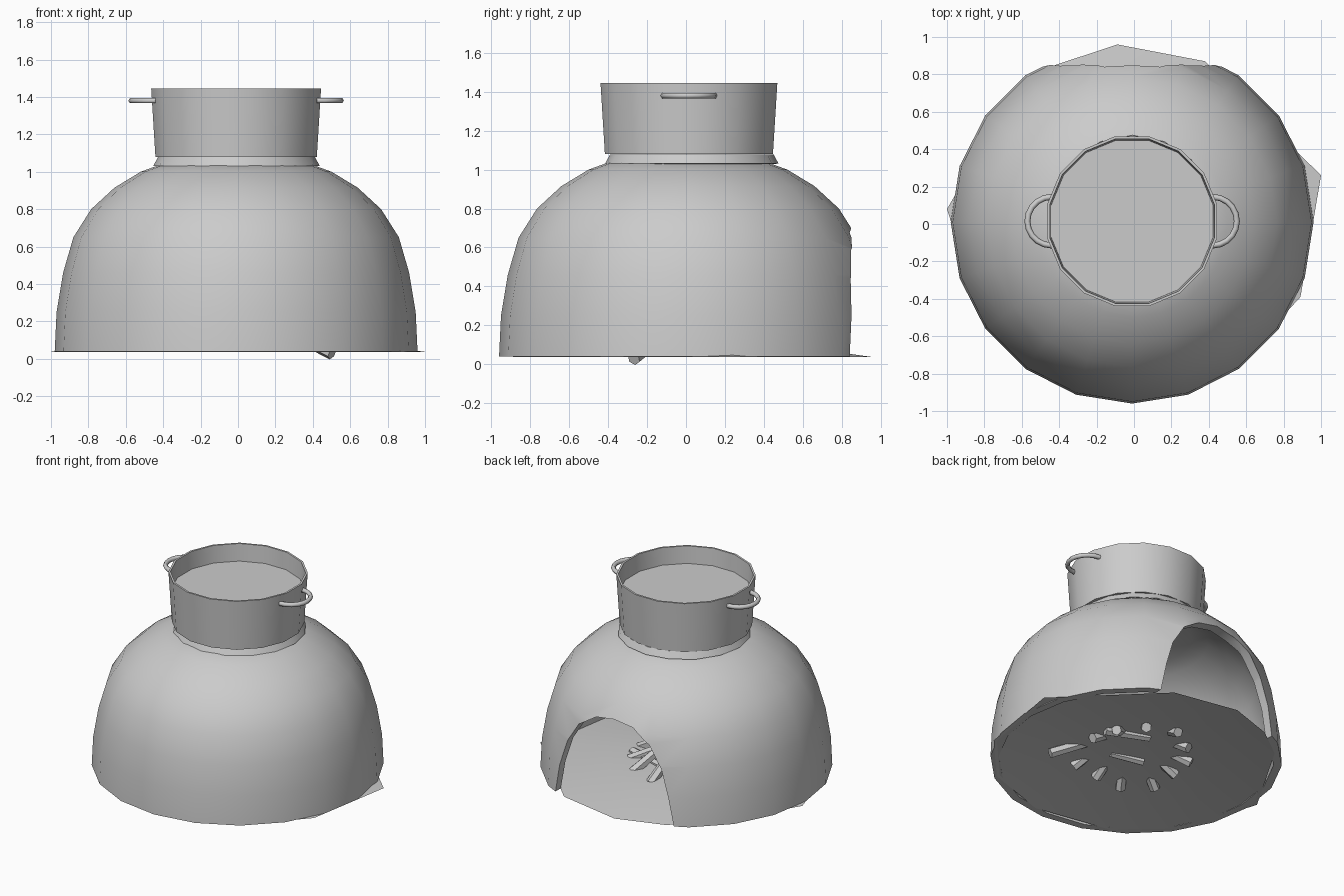
import bpy, bmesh, math, random
from mathutils import Vector

if "Cube" in bpy.data.objects:
    bpy.data.objects.remove(bpy.data.objects["Cube"])

random.seed(4)


def finish(name, bm, angle=35, smooth=True):
    bmesh.ops.recalc_face_normals(bm, faces=bm.faces)
    me = bpy.data.meshes.new(name)
    bm.to_mesh(me)
    bm.free()
    ob = bpy.data.objects.new(name, me)
    bpy.context.collection.objects.link(ob)
    if smooth:
        shade(ob, angle)
    return ob


def shade(ob, angle):
    bpy.ops.object.select_all(action='DESELECT')
    ob.select_set(True)
    bpy.context.view_layer.objects.active = ob
    bpy.ops.object.shade_smooth_by_angle(angle=math.radians(angle))


def lathe(name, profile, sides, centre, closed=True, start=-math.pi / 2, smooth=True):
    bm = bmesh.new()
    rings = []
    for i in range(sides):
        a = start + 2 * math.pi * i / sides
        rings.append([bm.verts.new((centre[0] + r * math.cos(a), centre[1] + r * math.sin(a), z))
                      for r, z in profile])
    n = len(profile)
    for i in range(sides):
        a, b = rings[i], rings[(i + 1) % sides]
        for j in range(n if closed else n - 1):
            k = (j + 1) % n
            bm.faces.new((a[j], b[j], b[k], a[k]))
    bmesh.ops.remove_doubles(bm, verts=bm.verts, dist=0.0001)  # close the poles
    return finish(name, bm, smooth=smooth)


def disc(name, radius, z, sides, centre, start):
    bm = bmesh.new()
    bm.faces.new([bm.verts.new((centre[0] + radius * math.cos(a), centre[1] + radius * math.sin(a), z))
                  for a in (start + 2 * math.pi * i / sides for i in range(sides))])
    return finish(name, bm, smooth=False)


# Hollow oven dome: the profile runs down the outer skin and back up the inner skin
outer = [(0, 1.055), (0.40, 1.04), (0.51, 1.0), (0.65, 0.915), (0.775, 0.80),
         (0.87, 0.65), (0.925, 0.46), (0.96, 0.25), (0.97, 0.04)]
inner = [(0.915, 0.04), (0.90, 0.25), (0.865, 0.445), (0.81, 0.625), (0.725, 0.76),
         (0.61, 0.865), (0.48, 0.945), (0.37, 0.985), (0, 1.01)]
dome = lathe("oven_dome", outer + inner, 20, (-0.01, 0.01), closed=False, smooth=False)

# Arched fire opening cut through the back wall
half = [(0.48, -0.1), (0.48, 0.04), (0.44, 0.25), (0.38, 0.44), (0.285, 0.59), (0.15, 0.675)]
arch = half + [(0, 0.70)] + [(-x, z) for x, z in reversed(half)]
bm = bmesh.new()
near = bm.faces.new([bm.verts.new((x - 0.01, 0.4, z)) for x, z in arch])
ext = bmesh.ops.extrude_face_region(bm, geom=[near], use_keep_orig=True)
bmesh.ops.translate(bm, vec=(0, 1, 0), verts=[v for v in ext["geom"] if isinstance(v, bmesh.types.BMVert)])
cutter = finish("opening_cutter", bm, smooth=False)
mod = dome.modifiers.new("opening", 'BOOLEAN')
mod.operation = 'DIFFERENCE'
mod.solver = 'EXACT'
mod.object = cutter
bpy.context.view_layer.objects.active = dome
bpy.ops.object.modifier_apply(modifier=mod.name)
bpy.data.objects.remove(cutter)
shade(dome, 35)

# Uneven ground patch, mounded in the middle
rim = [(1.0, 0.26), (0.38, 0.87), (-0.09, 0.96), (-0.42, 0.85), (-0.65, 0.68), (-1.0, 0.08),
       (-0.82, -0.48), (-0.47, -0.80), (0.10, -0.90), (0.57, -0.74), (0.89, -0.39)]
bm = bmesh.new()
top = bm.verts.new((0, 0, 0.11))
ring = [bm.verts.new((x, y, 0.037)) for x, y in rim]
mid = [bm.verts.new((x * 0.6, y * 0.6, 0.09)) for x, y in rim]
for i in range(len(rim)):
    k = (i + 1) % len(rim)
    bm.faces.new((top, mid[i], mid[k]))
    bm.faces.new((mid[i], ring[i], ring[k], mid[k]))
finish("ground_patch", bm)

# Collar that seats the pot
collar = lathe("pot_collar", [(0.37, -0.03), (0.445, -0.022), (0.42, 0.025), (0.37, 0.025)], 16, (0, 0))
collar.location = (-0.008, 0.03, 1.053)

# Cooking pot with its contents
pc = (-0.01, 0.015)
turn = math.pi / 16
lathe("pot_wall", [(0, 1.08), (0.44, 1.08), (0.463, 1.445), (0.449, 1.445), (0.427, 1.10), (0, 1.10)],
      16, pc, closed=False, start=turn)
disc("pot_contents", 0.442, 1.32, 16, pc, turn)

# Looped handles on both sides
for side, label in ((-1, "left"), (1, "right")):
    cu = bpy.data.curves.new("handle_" + label, 'CURVE')
    cu.dimensions = '3D'
    cu.bevel_depth = 0.016
    cu.bevel_resolution = 1
    cu.use_fill_caps = True
    sp = cu.splines.new('POLY')
    sp.points.add(10)
    for i, p in enumerate(sp.points):
        a = math.pi * i / 10 - math.pi / 2
        p.co = (pc[0] + side * (0.43 + 0.13 * math.cos(a)), 0.015 + 0.13 * math.sin(a), 1.38, 1)
    bpy.context.collection.objects.link(bpy.data.objects.new("handle_" + label, cu))


def stick(name, a, b, radius):
    a, b = Vector(a), Vector(b)
    bm = bmesh.new()
    bmesh.ops.create_cone(bm, cap_ends=True, segments=6, radius1=radius, radius2=radius * 0.8,
                          depth=(b - a).length)
    ob = finish(name, bm, smooth=False)
    ob.location = (a + b) / 2
    ob.rotation_euler = (b - a).to_track_quat('Z', 'Y').to_euler()


# Firewood leaning together into a cone
for i in range(12):
    t = 2 * math.pi * i / 12 - 0.49
    r = 0.57 if i == 0 else random.uniform(0.36, 0.46)
    z = 0.03 if i == 0 else 0.07
    stick(f"firewood_{i + 1}", (r * math.cos(t), r * math.sin(t), z),
          (0.06 * math.cos(t + 0.6), 0.06 * math.sin(t + 0.6), random.uniform(0.22, 0.33)), 0.036)

# Loose logs lying on the floor
stick("loose_log_1", (0.35, 0.12, 0.09), (0.05, 0.22, 0.10), 0.035)
stick("loose_log_2", (-0.12, -0.05, 0.10), (0.10, -0.12, 0.11), 0.03)
